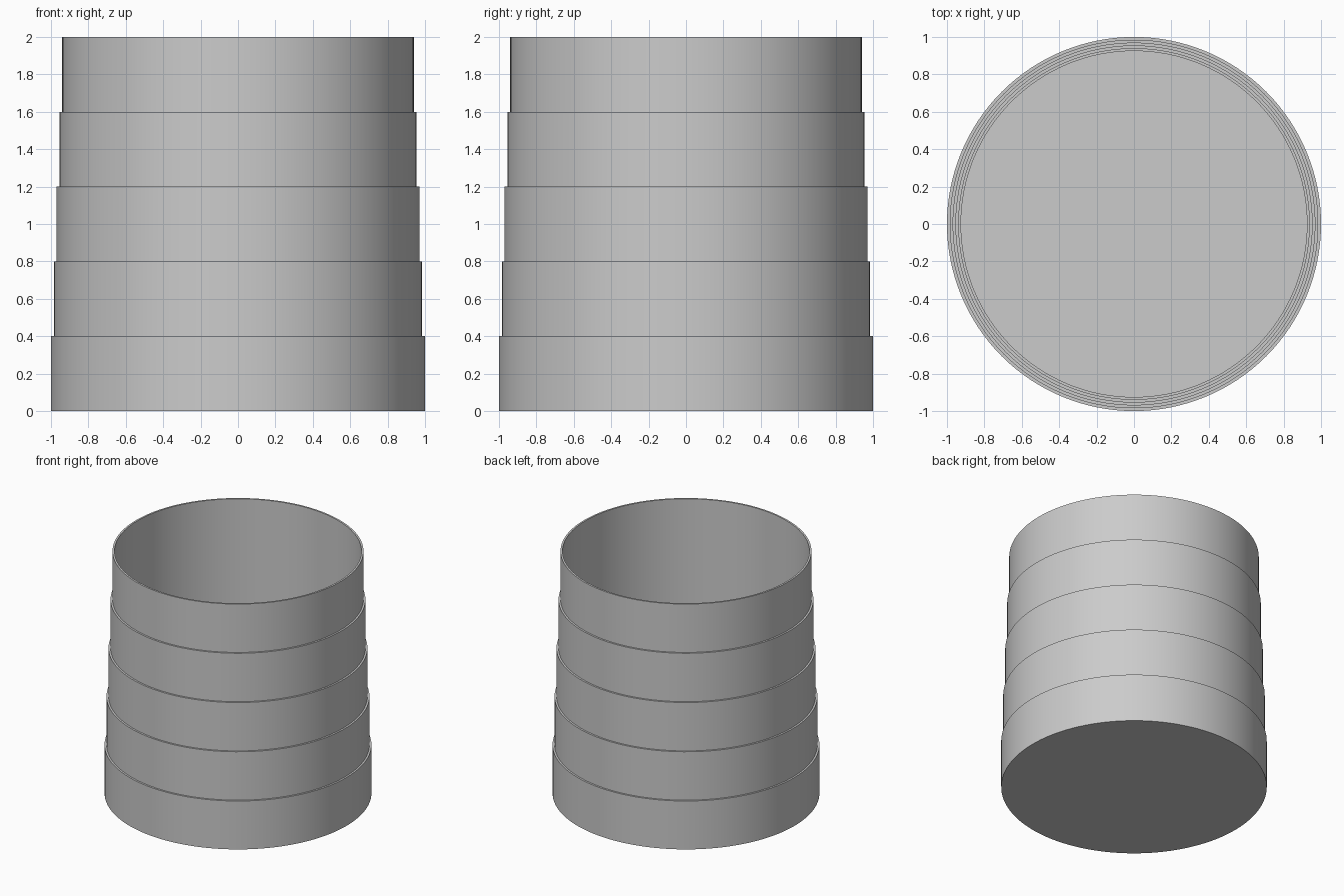
import bpy, bmesh, math

cube = bpy.data.objects.get("Cube")
if cube:
    bpy.data.objects.remove(cube, do_unlink=True)

SEGMENTS = 128
TIERS = 5
HEIGHT = 2.0
STEP = 0.015          # radius lost at each tier, also the rim thickness
FLOOR = 0.015

grey = bpy.data.materials.new("plain grey")
grey.use_nodes = True
colour = (0.6, 0.6, 0.6, 1)
grey.diffuse_color = colour
grey.node_tree.nodes["Principled BSDF"].inputs["Base Color"].default_value = colour

# Stepped outer wall, then the straight bore down to the floor
profile = [(0, 0)]
for i in range(TIERS):
    radius = 1 - i * STEP
    profile += [(radius, HEIGHT * i / TIERS), (radius, HEIGHT * (i + 1) / TIERS)]
bore = 1 - TIERS * STEP
profile += [(bore, HEIGHT), (bore, FLOOR), (0, FLOOR)]

# Spin the profile into a closed cup
bm = bmesh.new()
verts = [bm.verts.new((r, 0, z)) for r, z in profile]
edges = [bm.edges.new(pair) for pair in zip(verts, verts[1:])]
bmesh.ops.spin(bm, geom=verts + edges, cent=(0, 0, 0), axis=(0, 0, 1),
               angle=math.tau, steps=SEGMENTS, use_duplicate=False)
bmesh.ops.remove_doubles(bm, verts=bm.verts, dist=0.0001)
bmesh.ops.recalc_face_normals(bm, faces=bm.faces)
mesh = bpy.data.meshes.new("stepped_cup")
bm.to_mesh(mesh)
bm.free()

cup = bpy.data.objects.new("stepped_cup", mesh)
bpy.context.collection.objects.link(cup)
mesh.materials.append(grey)

# Smooth walls with crisp tier edges
bpy.ops.object.select_all(action="DESELECT")
cup.select_set(True)
bpy.context.view_layer.objects.active = cup
bpy.ops.object.shade_smooth_by_angle(angle=math.radians(30))
